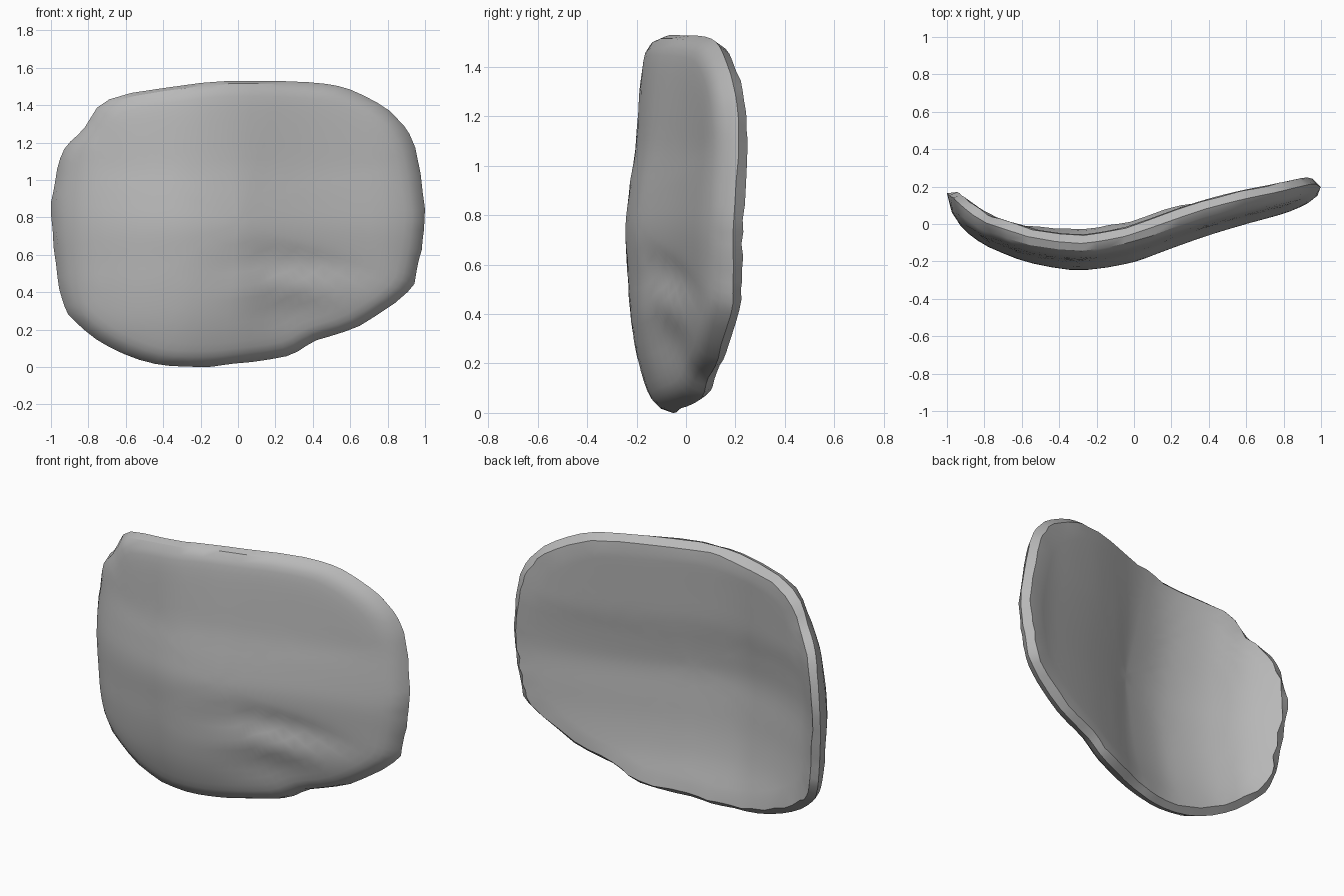
import bpy, bmesh, math, random

cube = bpy.data.objects.get("Cube")
if cube:
    bpy.data.objects.remove(cube)
random.seed(4)

CENTRE = 0.77
SEGMENTS = 78
THICKNESS = 0.125

# Silhouette of the slab as (x, z), clockwise from its left end
OUTLINE = [(-1, .82), (-.98, 1.0), (-.93, 1.165), (-.82, 1.28), (-.69, 1.433),
           (-.285, 1.508), (-.05, 1.53), (.38, 1.522), (.6, 1.485),
           (.81, 1.37), (.917, 1.245), (.96, 1.12), (1, .845), (.99, .68),
           (.96, .525), (.91, .4), (.65, .22), (.42, .14), (.26, .055),
           (-.02, .015), (-.2, .0), (-.445, .014), (-.69, .107),
           (-.874, .24), (-.945, .364), (-.975, .55)]

# Bend of the front face along x, as (x, y)
BEND = [(-1.1, .2), (-1, .055), (-.9, -.045), (-.8, -.115), (-.6, -.195),
        (-.4, -.237), (-.25, -.245), (0, -.203), (.2, -.13), (.4, -.06),
        (.6, .0), (.8, .055), (1, .12), (1.1, .14)]

# Dish of the slab along its height, as (z, y)
DISH = [(-.1, .17), (0, .12), (.1, .085), (.25, .045), (.42, .02), (.56, .01),
        (.75, 0), (.94, .022), (1.06, .043), (1.22, .055), (1.5, .075),
        (1.6, .085)]


def spline(a, b, c, d, u):
    return 0.5 * (2*b + (c - a)*u + (2*a - 5*b + 4*c - d)*u*u
                  + (3*b - a - 3*c + d)*u**3)


def sample(curve, x):
    i = 1
    while i < len(curve) - 3 and x > curve[i + 1][0]:
        i += 1
    p = curve[i - 1:i + 3]
    u = (x - p[1][0]) / (p[2][0] - p[1][0])
    return spline(*[q[1] for q in p], u)


def outline(k):
    n = len(OUTLINE)
    s = k / SEGMENTS * n
    i = int(s)
    p = [OUTLINE[(i + j) % n] for j in (-1, 0, 1, 2)]
    return [spline(*[q[a] for q in p], s - i) for a in (0, 1)]


def bump(x, z, cx, cz, sx, sz):
    return math.exp(-((x - cx) / sx)**2 - ((z - cz) / sz)**2)


def surface(x, z, t, depth):
    """Point on the slab; depth 0 is the front face and 1 the back face."""
    y = sample(BEND, x) + sample(DISH, z) * (1 - 0.4*x*x)
    slope = (sample(BEND, x + .03) - sample(BEND, x - .03)) / .06
    y += depth * THICKNESS * math.sqrt(1 + slope*slope)
    # Both faces round off towards the rim
    y += t**18 * (0.04 * (1 - depth) - 0.015 * depth)
    # Creases low on the front face
    zc = z + 0.3 * (x - 0.2)**2
    crease = 0.02 * bump(x, zc, .3, .56, .32, .07)
    crease -= 0.016 * bump(x, zc, .35, .44, .3, .07)
    crease += 0.018 * bump(x, zc, .25, .28, .2, .1)
    return (x, y + (1 - depth) * crease, z)


bm = bmesh.new()
rim = [outline(k) for k in range(SEGMENTS)]


def ring(t, depth, rough=0):
    verts = []
    for x, z in rim:
        s = t + random.uniform(-rough, rough)
        d = depth + random.uniform(-rough, rough) * 4
        verts.append(bm.verts.new(
            surface(x*s, CENTRE + (z - CENTRE)*s, t, d)))
    return verts


# Front face, chipped rim and back face as one run of rings
levels = [.07, .15, .25, .35, .45, .54, .63, .71, .78, .84, .89, .93]
rings = [ring(t, 0) for t in levels]
rings += [ring(.975, .08, .005), ring(.998, .45, .003), ring(.955, .97, .008)]
rings += [ring(t, 1) for t in reversed(levels[:-1])]
for a, b in zip(rings, rings[1:]):
    for k in range(SEGMENTS):
        j = (k + 1) % SEGMENTS
        bm.faces.new((a[k], a[j], b[j], b[k]))
for loop, depth in ((rings[0], 0), (rings[-1], 1)):
    hub = bm.verts.new(surface(0, CENTRE, 0, depth))
    for k in range(SEGMENTS):
        bm.faces.new((hub, loop[k], loop[(k + 1) % SEGMENTS]))
bmesh.ops.recalc_face_normals(bm, faces=bm.faces)

mesh = bpy.data.meshes.new("curved_slab")
bm.to_mesh(mesh)
bm.free()
slab = bpy.data.objects.new("curved_slab", mesh)
bpy.context.collection.objects.link(slab)

# Plain grey stone
grey = bpy.data.materials.new("plain_grey")
grey.use_nodes = True
colour = (0.48, 0.48, 0.48, 1)
grey.diffuse_color = colour
grey.node_tree.nodes["Principled BSDF"].inputs["Base Color"].default_value = colour
mesh.materials.append(grey)

bpy.ops.object.select_all(action='DESELECT')
slab.select_set(True)
bpy.context.view_layer.objects.active = slab
bpy.ops.object.shade_smooth_by_angle(angle=math.radians(30))
